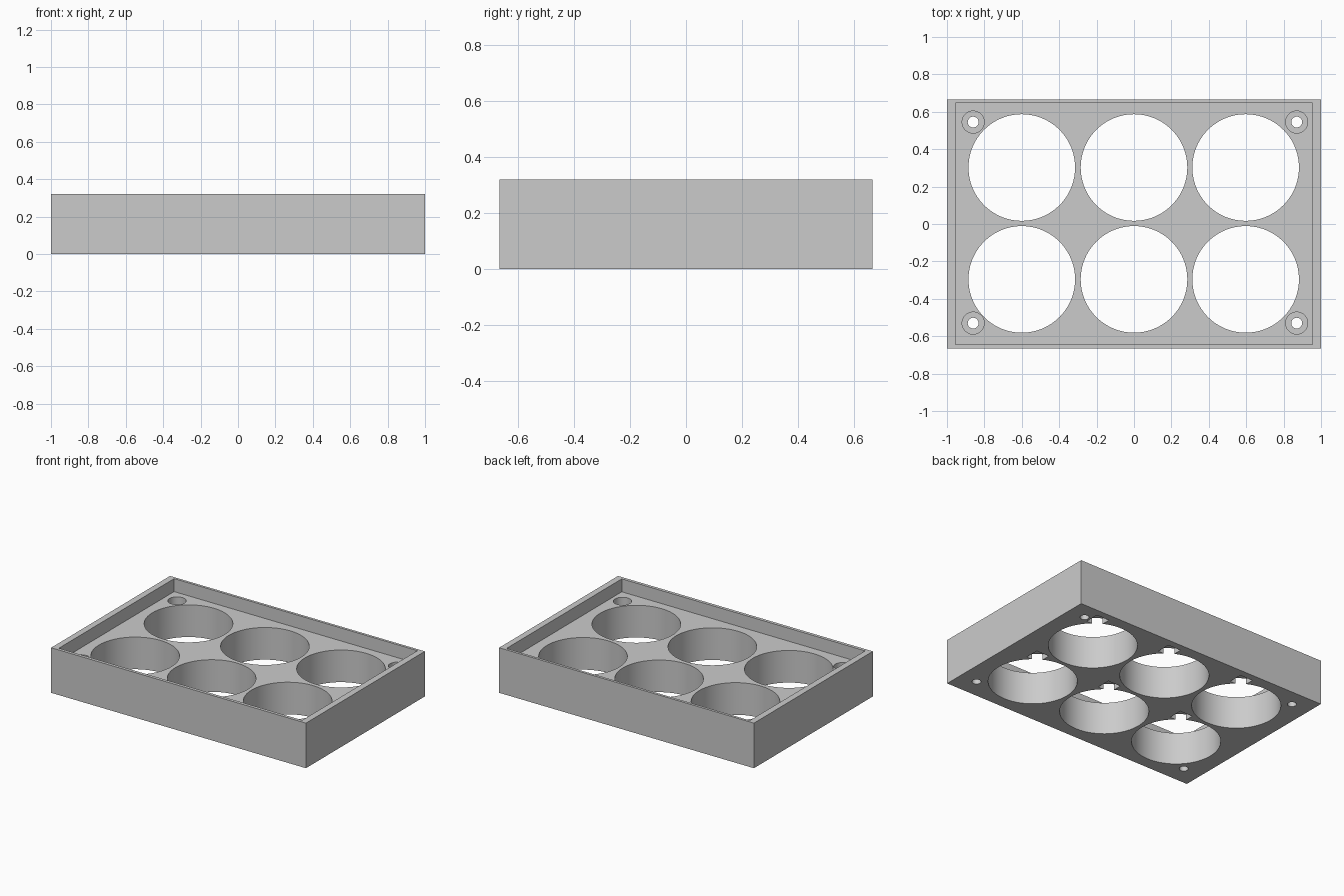
import bpy
import math

if "Cube" in bpy.data.objects:
    bpy.data.objects.remove(bpy.data.objects["Cube"], do_unlink=True)

WIDTH, DEPTH, HEIGHT = 2.0, 1.333, 0.32
FLOOR = 0.228            # top of the tray floor

grey = bpy.data.materials.new("light_grey")
grey.use_nodes = True
grey.diffuse_color = (0.6, 0.6, 0.6, 1)
grey.node_tree.nodes["Principled BSDF"].inputs["Base Color"].default_value = (0.6, 0.6, 0.6, 1)


def box(name, x, y, z0, z1, sx, sy):
    bpy.ops.mesh.primitive_cube_add(size=1, location=(x, y, (z0 + z1) / 2))
    ob = bpy.context.object
    ob.name = name
    ob.scale = (sx, sy, z1 - z0)
    bpy.ops.object.transform_apply(location=True, rotation=True, scale=True)
    return ob


def cylinder(name, x, y, z0, z1, radius, sides):
    bpy.ops.mesh.primitive_cylinder_add(vertices=sides, radius=radius, depth=z1 - z0,
                                        location=(x, y, (z0 + z1) / 2))
    ob = bpy.context.object
    ob.name = name
    return ob


def cut(body, cutter):
    """Subtract the cutter from the body, then discard it."""
    mod = body.modifiers.new("cut", 'BOOLEAN')
    mod.operation = 'DIFFERENCE'
    mod.solver = 'EXACT'
    mod.object = cutter
    bpy.context.view_layer.objects.active = body
    bpy.ops.object.modifier_apply(modifier=mod.name)
    bpy.data.objects.remove(cutter, do_unlink=True)


# Solid block with a shallow recess in the top
tray = box("tray", 0, 0, 0, HEIGHT, WIDTH, DEPTH)
cut(tray, box("recess", 0, 0.002, FLOOR, HEIGHT + 0.1, 1.91, 1.292))

# Six round wells, each with a small square pocket under its rim
for x in (-0.6, 0, 0.597):
    for y in (-0.296, 0.302):
        cut(tray, cylinder("well", x, y, -0.1, HEIGHT, 0.285, 96))
        cut(tray, box("pocket", x + 0.18, y + 0.265, -0.1, 0.04, 0.1, 0.1))

# Counterbored screw holes in the corners
for x in (-0.86, 0.87):
    for y in (-0.53, 0.545):
        cut(tray, cylinder("screw_hole", x, y, -0.1, HEIGHT, 0.029, 32))
        cut(tray, cylinder("counterbore", x, y, FLOOR - 0.1, HEIGHT, 0.059, 48))

# Surface finish
tray.data.materials.clear()
tray.data.materials.append(grey)
for poly in tray.data.polygons:
    poly.material_index = 0
bpy.ops.object.select_all(action='DESELECT')
tray.select_set(True)
bpy.context.view_layer.objects.active = tray
bpy.ops.object.shade_smooth_by_angle(angle=math.radians(30))
